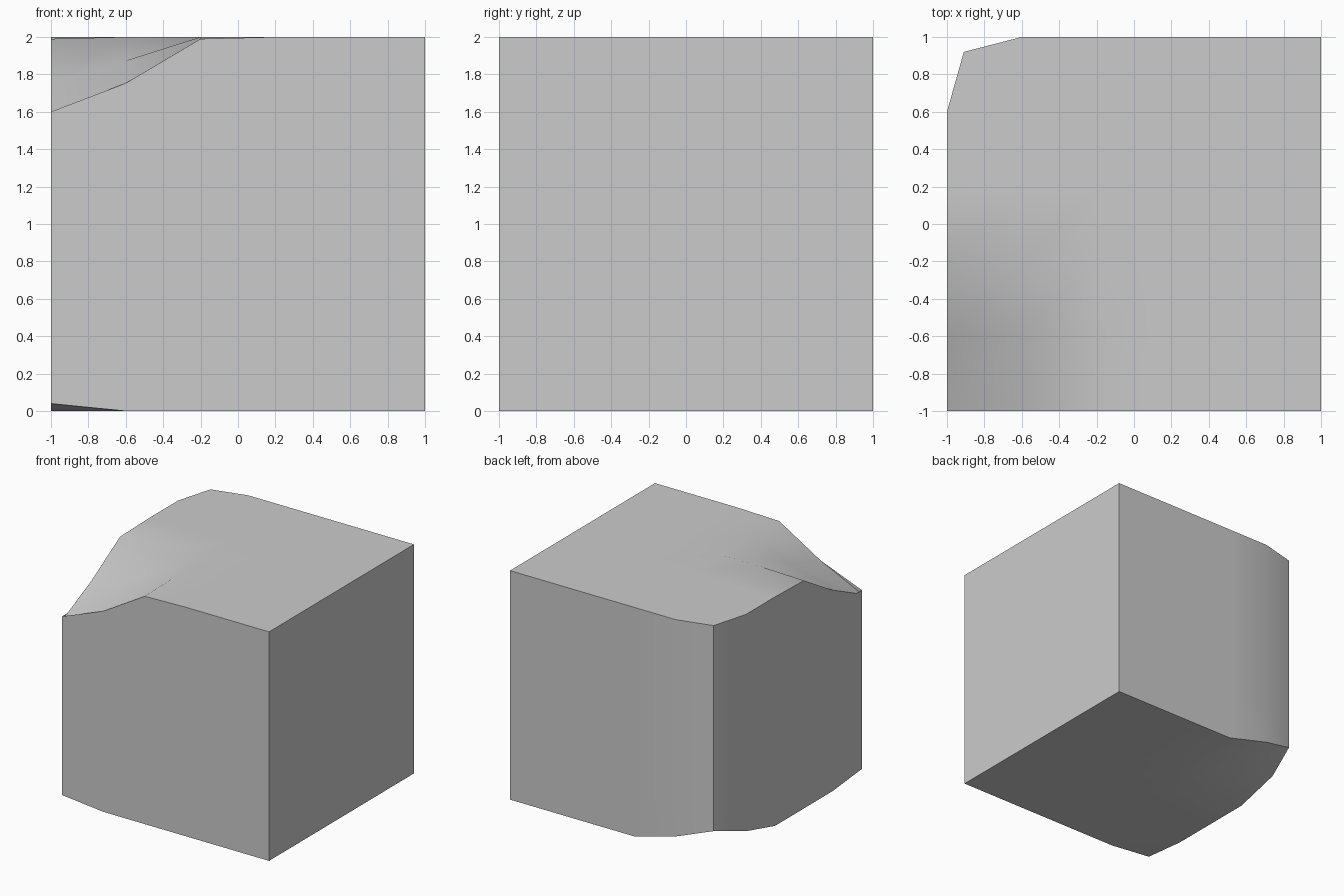
import bpy, bmesh, math

if "Cube" in bpy.data.objects:
    bpy.data.objects.remove(bpy.data.objects["Cube"])

# 2 x 2 x 2 block with a 5 x 5 grid on every side
bm = bmesh.new()
bmesh.ops.create_cube(bm, size=2)
bmesh.ops.subdivide_edges(bm, edges=bm.edges[:], cuts=4, use_grid_fill=True)
bmesh.ops.translate(bm, verts=bm.verts, vec=(0, 0, 1))


def dent(corner, dz, radius):
    """Shift the horizontal face vertices near a corner, with smooth falloff."""
    cx, cy, cz = corner
    for v in bm.verts:
        if abs(v.co.z - cz) < 0.01:
            t = 1 - math.hypot(v.co.x - cx, v.co.y - cy) / radius
            if t > 0:
                v.co.z += dz * t * t * (3 - 2 * t)


# Worn corners: top front left, bottom back left, bottom front left
dent((-1, -1, 2), -0.435, 0.88)
dent((-1, 1, 0), 0.205, 0.82)
dent((-1, -1, 0), 0.04, 0.42)

# Back left upright edge pushed inwards
for v in bm.verts:
    if v.co.x < -0.99 and v.co.y > 0.99:
        v.co.x, v.co.y = -0.91, 0.92

bmesh.ops.recalc_face_normals(bm, faces=bm.faces[:])
mesh = bpy.data.meshes.new("worn_block")
bm.to_mesh(mesh)
bm.free()
block = bpy.data.objects.new("worn_block", mesh)
bpy.context.collection.objects.link(block)
bpy.context.view_layer.objects.active = block
block.select_set(True)
bpy.ops.object.shade_smooth_by_angle(angle=math.radians(35))
